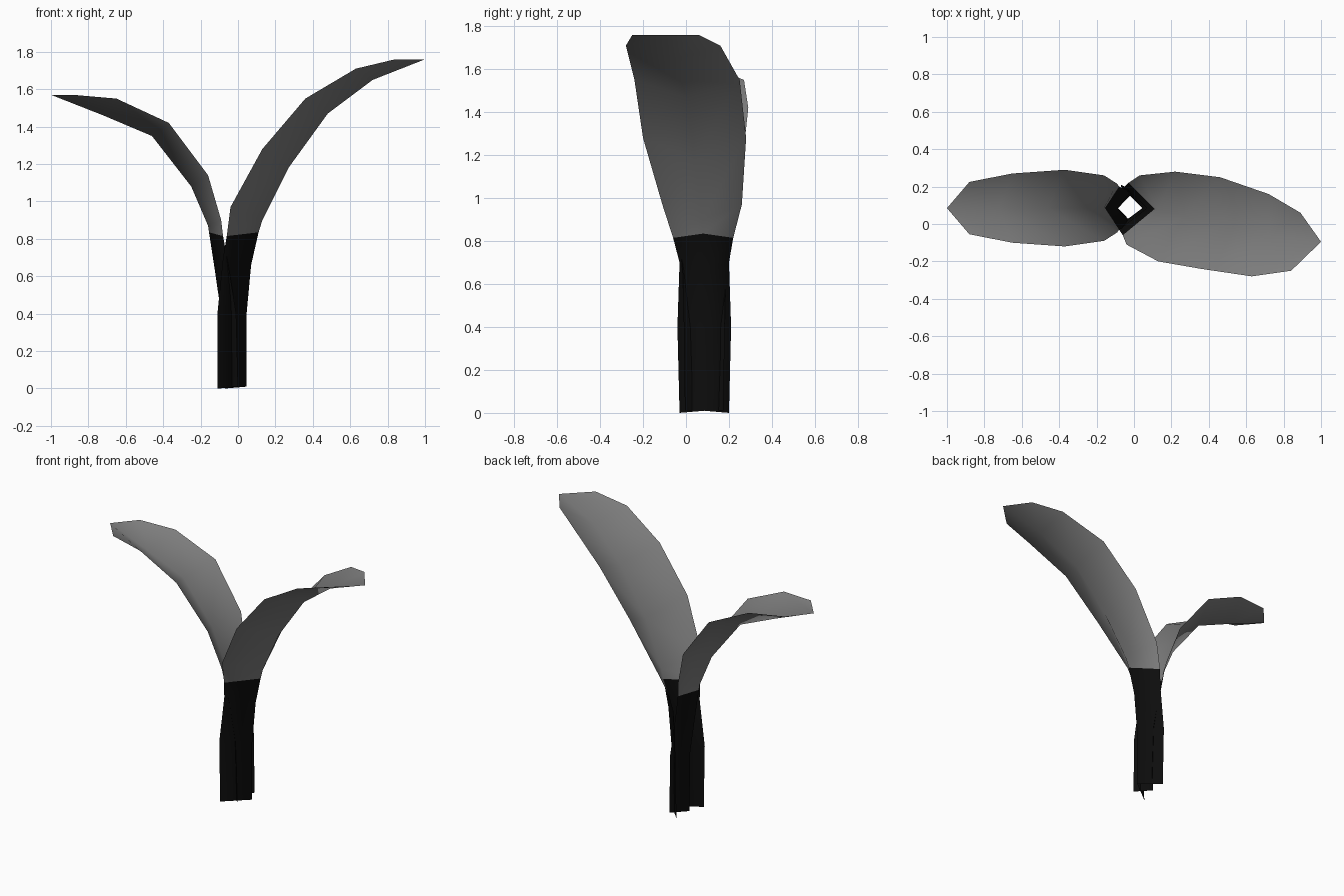
import bpy

# Remove the default cube
default_cube = bpy.data.objects.get("Cube")
if default_cube:
    bpy.data.objects.remove(default_cube, do_unlink=True)


def make_material(name, red, green, blue):
    colour = (red, green, blue, 1.0)
    material = bpy.data.materials.new(name)
    material.use_nodes = True
    material.diffuse_color = colour
    shader = material.node_tree.nodes["Principled BSDF"]
    shader.inputs["Base Color"].default_value = colour
    return material


leaf_grey = make_material("leaf grey", 0.21, 0.21, 0.21)
stem_black = make_material("stem black", 0.004, 0.004, 0.004)


def make_folded_sheet(name, sections, material):
    """Join folded cross-sections (front edge, rib, back edge) into a smooth sheet."""
    vertices = [point for section in sections for point in section]
    faces = []
    for row in range(len(sections) - 1):
        for column in range(2):
            start = row * 3 + column
            faces.append((start, start + 1, start + 4, start + 3))
    mesh = bpy.data.meshes.new(name)
    mesh.from_pydata(vertices, [], faces)
    mesh.materials.append(material)
    mesh.polygons.foreach_set("use_smooth", [True] * len(faces))
    sheet = bpy.data.objects.new(name, mesh)
    bpy.context.collection.objects.link(sheet)
    return sheet


def make_sprout_half(side, sections, stem_rows):
    """The lower sections wrap the stem, the upper ones open into a leaf."""
    make_folded_sheet(side + "_stem_half", sections[:stem_rows], stem_black)
    make_folded_sheet(side + "_leaf", sections[stem_rows - 1:], leaf_grey)


def twisted_section(edge_z, front_x, front_y, back_x, back_y, rib_x, rib_z):
    rib_y = (front_y + back_y) / 2
    return ((front_x, front_y, edge_z), (rib_x, rib_y, rib_z), (back_x, back_y, edge_z))


def straight_section(edge_x, edge_z, half_width, rib_x, rib_z):
    centre_y = 0.085
    return ((edge_x, centre_y - half_width, edge_z),
            (rib_x, centre_y, rib_z),
            (edge_x, centre_y + half_width, edge_z))


# Tall half: its leaf twists slightly as it arches outward
tall_rows = [
    (0, -.11, -.03, -.07, .2, .045, .01),
    (.4, -.11, -.04, -.07, .21, .045, .39),
    (.7, -.08, -.03, -.05, .2, .07, .66),
    (.815, -.06, -.06, -.03, .22, .11, .835),
    (.97, -.04, -.11, .03, .26, .13, .9),
    (1.28, .13, -.2, .22, .28, .27, 1.18),
    (1.55, .36, -.24, .46, .25, .48, 1.47),
    (1.71, .63, -.28, .72, .16, .72, 1.65),
    (1.76, .84, -.25, .89, .06, 1, 1.76),
]
make_sprout_half("tall", [twisted_section(*row) for row in tall_rows], 4)

# Short half: its leaf runs straight out to the other side
short_rows = [
    (0, .01, .09, -.085, .01),
    (-.01, .4, .095, -.09, .4),
    (-.05, .65, .1, -.125, .64),
    (-.08, .815, .115, -.155, .835),
    (-.09, .9, .13, -.16, .87),
    (-.16, 1.14, .175, -.25, 1.08),
    (-.37, 1.42, .205, -.46, 1.35),
    (-.65, 1.55, .185, -.72, 1.46),
    (-.88, 1.57, .14, -1, 1.57),
]
make_sprout_half("short", [straight_section(*row) for row in short_rows], 4)
